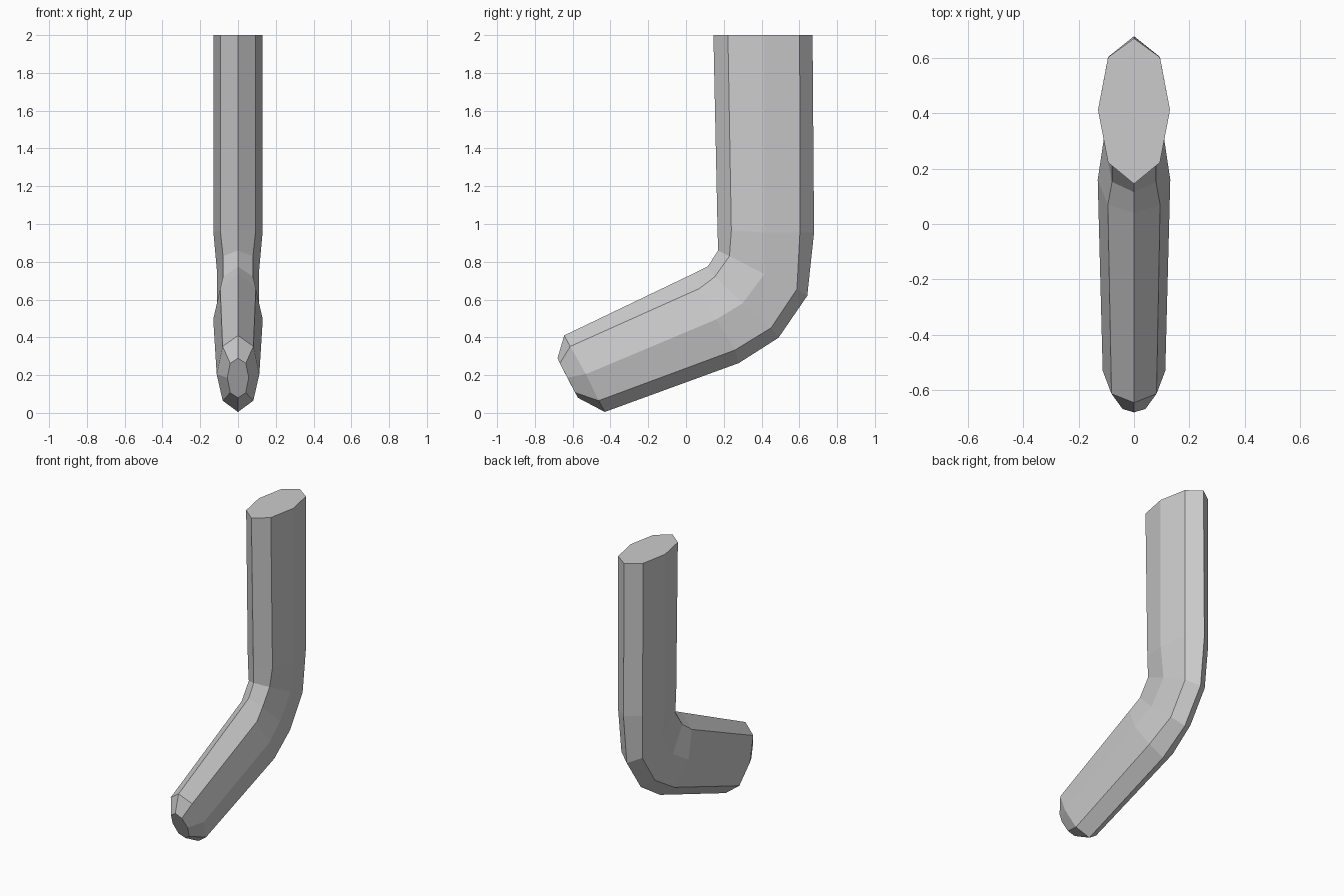
import bpy, bmesh

# Each ring: half width, then side-view (y, z) at the inner ridge, side and outer ridge,
# with the two shoulder points between them
rings = [
    (.130, (.145, 2.0), (.222, 2.0), (.412, 2.0), (.602, 2.0), (.670, 2.0)),
    (.130, (.167, .965), (.240, .965), (.412, .955), (.603, .955), (.678, .955)),
    (.110, (.170, .860), (.230, .830), (.415, .735), (.587, .655), (.642, .620)),
    (.110, (.115, .775), (.152, .720), (.300, .580), (.450, .450), (.490, .398)),
    (.131, (.040, .738), (.070, .658), (.160, .495), (.260, .333), (.280, .264)),
    (.113, (-.645, .410), (-.613, .352), (-.530, .205), (-.462, .065), (-.430, .005)),
    (.057, (-.680, .290), (-.668, .262), (-.628, .187), (-.587, .107), (-.572, .080)),
]


def loft(name, rings):
    bm = bmesh.new()
    loops = []
    for w, *pts in rings:
        xs = [0, .72 * w, w, .72 * w, 0]
        right = [(x, y, z) for x, (y, z) in zip(xs, pts)]
        left = [(-x, y, z) for x, y, z in right[3:0:-1]]
        loops.append([bm.verts.new(p) for p in right + left])
    for a, b in zip(loops, loops[1:]):
        for i in range(8):
            j = (i + 1) % 8
            bm.faces.new((a[i], a[j], b[j], b[i]))
    # Flat end caps
    bm.faces.new(loops[0])
    bm.faces.new(loops[-1])
    bmesh.ops.recalc_face_normals(bm, faces=bm.faces)
    mesh = bpy.data.meshes.new(name)
    bm.to_mesh(mesh)
    bm.free()
    obj = bpy.data.objects.new(name, mesh)
    bpy.context.collection.objects.link(obj)
    return obj


# Bent eight-sided bar with a tapered tip
loft("bent_bar", rings)
